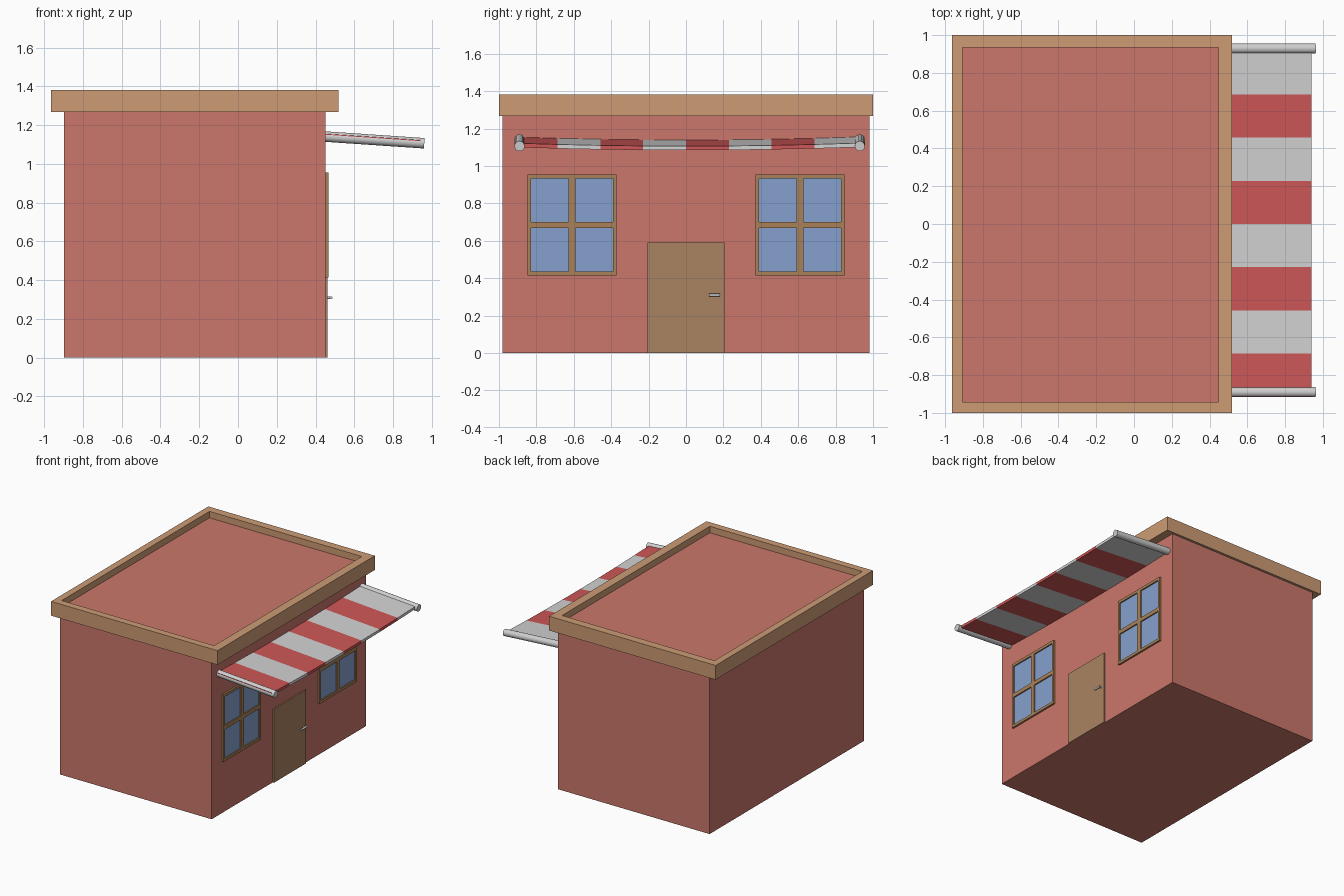
import bpy, bmesh, math
from mathutils import Vector

if "Cube" in bpy.data.objects:
    bpy.data.objects.remove(bpy.data.objects["Cube"])


def mat(name, r, g, b):
    m = bpy.data.materials.new(name)
    lin = [((c / 255 + 0.055) / 1.055) ** 2.4 for c in (r, g, b)]
    m.diffuse_color = (*lin, 1)
    m.use_nodes = True
    m.node_tree.nodes["Principled BSDF"].inputs["Base Color"].default_value = m.diffuse_color
    return m


WALL = mat("wall terracotta", 203, 119, 107)
TRIM = mat("roof trim tan", 205, 156, 117)
DOOR = mat("door brown", 171, 131, 98)
FRAME = mat("window frame brown", 169, 129, 88)
GLASS = mat("window blue", 133, 160, 205)
RED = mat("awning red", 207, 87, 87)
WHITE = mat("awning pale grey", 211, 211, 211)
METAL = mat("metal grey", 208, 208, 208)


def finish(name, bm, mats):
    bmesh.ops.recalc_face_normals(bm, faces=bm.faces[:])
    me = bpy.data.meshes.new(name)
    bm.to_mesh(me)
    bm.free()
    for m in mats:
        me.materials.append(m)
    ob = bpy.data.objects.new(name, me)
    bpy.context.collection.objects.link(ob)
    return ob


def add_box(bm, x, y, z):
    vs = bmesh.ops.create_cube(bm, size=1)["verts"]
    for v in vs:
        v.co = [(a + b) / 2 + c * (b - a) for (a, b), c in zip((x, y, z), v.co)]


def box(name, x, y, z, m):
    bm = bmesh.new()
    add_box(bm, x, y, z)
    return finish(name, bm, [m])


def rod(name, a, b, r, m, sides=20):
    a, b = Vector(a), Vector(b)
    bm = bmesh.new()
    bmesh.ops.create_cone(bm, cap_ends=True, segments=sides, radius1=r, radius2=r, depth=(b - a).length)
    ob = finish(name, bm, [m])
    ob.location = (a + b) / 2
    ob.rotation_euler = (b - a).to_track_quat('Z', 'Y').to_euler()
    for p in ob.data.polygons:
        p.use_smooth = len(p.vertices) == 4
    return ob


def ring(name, outer, inner, z0, z1, m):
    """Rectangular frame lying flat; outer and inner are (x0, x1, y0, y1)."""
    bm = bmesh.new()

    def loop(r, z):
        return [bm.verts.new((x, y, z)) for x, y in
                ((r[0], r[2]), (r[1], r[2]), (r[1], r[3]), (r[0], r[3]))]
    loops = [loop(outer, z0), loop(outer, z1), loop(inner, z1), loop(inner, z0)]
    for i in range(4):
        a, b = loops[i], loops[(i + 1) % 4]
        for j in range(4):
            k = (j + 1) % 4
            bm.faces.new((a[j], a[k], b[k], b[j]))
    return finish(name, bm, [m])


# Building body, sunken roof and overhanging rim
FX = 0.452
box("house_body", (-0.897, FX), (-0.981, 0.981), (0, 1.30), WALL)
box("roof_floor", (-0.93, 0.47), (-0.96, 0.96), (1.28, 1.33), WALL)
ring("roof_rim", (-0.964, 0.518, -1, 1), (-0.909, 0.448, -0.943, 0.935), 1.267, 1.382, TRIM)

# Windows: thin glass behind a frame with a cross
for side, s in (("left", -1), ("right", 1)):
    y0, y1 = sorted((0.372 * s, 0.848 * s))
    yc, z0, z1 = 0.61 * s, 0.414, 0.955
    box(side + "_window_glass", (FX - 0.01, FX + 0.004), (y0 + .005, y1 - .005), (z0 + .005, z1 - .005), GLASS)
    bm = bmesh.new()
    X = (FX - 0.005, FX + 0.014)
    add_box(bm, X, (y0, y1), (z0, z0 + 0.022))
    add_box(bm, X, (y0, y1), (z1 - 0.022, z1))
    for a, b in ((y0, y0 + 0.018), (yc - 0.018, yc + 0.018), (y1 - 0.018, y1)):
        add_box(bm, X, (a, b), (z0 + 0.022, z1 - 0.022))
    for a, b in ((y0 + 0.018, yc - 0.018), (yc + 0.018, y1 - 0.018)):
        add_box(bm, X, (a, b), (0.669, 0.701))
    finish(side + "_window_frame", bm, [FRAME])

# Door with lever handle
box("door", (FX - 0.005, FX + 0.011), (-0.206, 0.206), (0, 0.591), DOOR)
rod("handle_stem", (FX, 0.172, 0.309), (0.482, 0.172, 0.309), 0.006, METAL, 12)
rod("handle_lever", (0.48, 0.123, 0.309), (0.48, 0.182, 0.309), 0.008, METAL, 12)

# Awning arms
for side, y in (("left", -0.89), ("right", 0.929)):
    rod(side + "_awning_arm", (FX - 0.01, y, 1.141), (0.961, y, 1.106), 0.027, METAL)

# Striped awning: eight stripes, sloping forward and sagging in the middle
bm = bmesh.new()
N, half, thick = 8, 0.915, 0.022
rows = []
for i in range(N + 1):
    y = -half + 2 * half * i / N
    sag = 0.016 * (y / half) ** 2
    rows.append([bm.verts.new((x, y, z + sag)) for x, z in
                 ((FX - 0.005, 1.139), (0.941, 1.106), (0.941, 1.106 - thick), (FX - 0.005, 1.139 - thick))])
for i in range(N):
    a, b = rows[i], rows[i + 1]
    for j in range(4):
        k = (j + 1) % 4
        bm.faces.new((a[j], a[k], b[k], b[j])).material_index = i % 2
bm.faces.new(rows[0])
bm.faces.new(rows[-1]).material_index = 1
finish("striped_awning", bm, [RED, WHITE])
